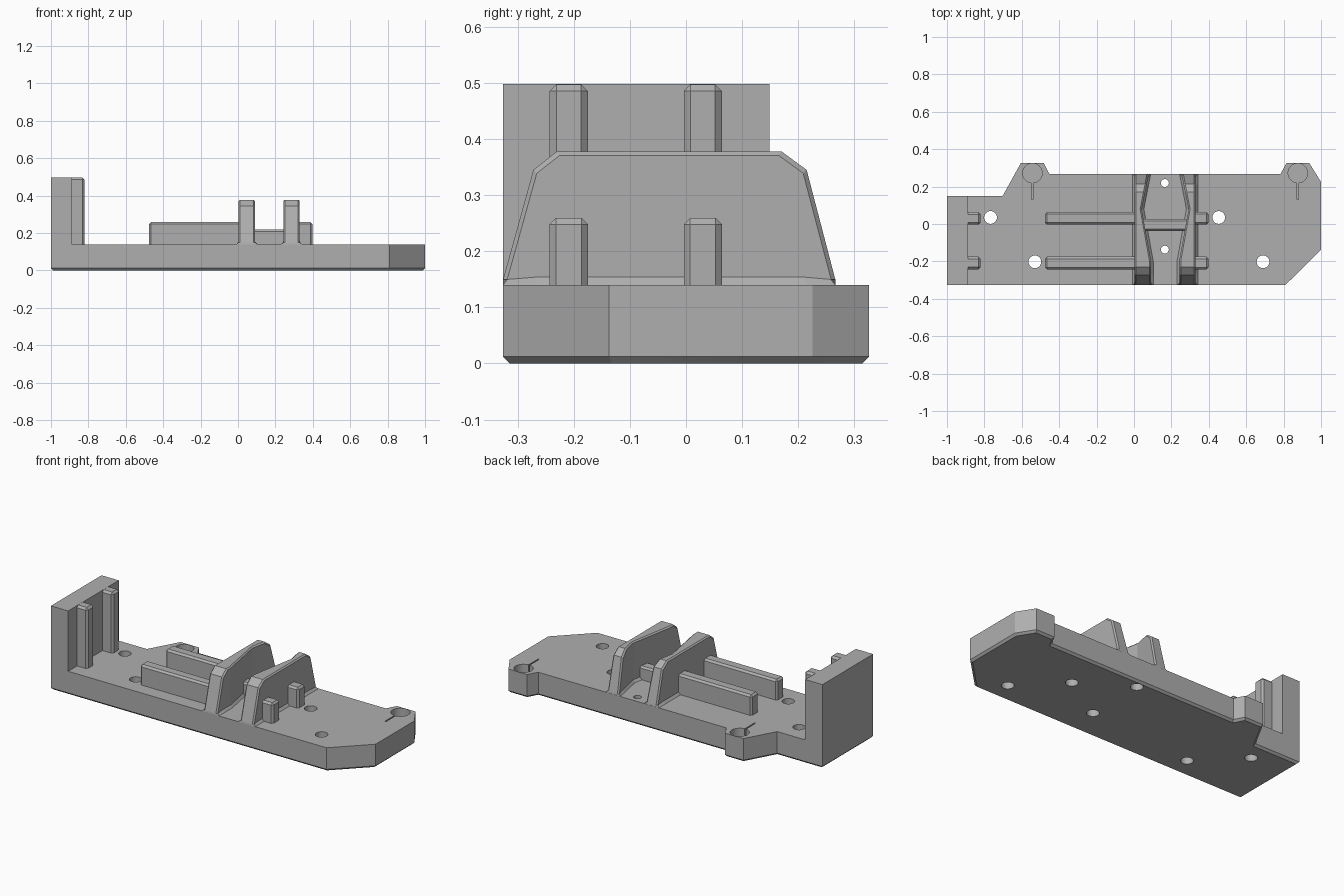
import bpy, bmesh
from mathutils import Matrix

default = bpy.data.objects.get("Cube")
if default:
    bpy.data.objects.remove(default, do_unlink=True)

grey = bpy.data.materials.new("plain grey")
grey.use_nodes = True
colour = (0.43, 0.43, 0.43, 1)
grey.diffuse_color = colour
grey.node_tree.nodes["Principled BSDF"].inputs["Base Color"].default_value = colour

TOP = 0.14      # upper surface of the base
FRONT = -0.326  # front edge of the base
BACK = 0.326    # back edge of the lugs


def make(name, bm):
    bmesh.ops.recalc_face_normals(bm, faces=bm.faces[:])
    mesh = bpy.data.meshes.new(name)
    bm.to_mesh(mesh)
    bm.free()
    obj = bpy.data.objects.new(name, mesh)
    bpy.context.collection.objects.link(obj)
    mesh.materials.append(grey)
    return obj


def box(name, x, y, z, chamfer=0.0):
    """Box from ranges; the chamfer leaves the bottom edges sharp."""
    bm = bmesh.new()
    bmesh.ops.create_cube(bm, size=1)
    for v in bm.verts:
        v.co = [r[0] if c < 0 else r[1] for c, r in zip(v.co, (x, y, z))]
    if chamfer:
        edges = [e for e in bm.edges if max(v.co.z for v in e.verts) > z[0] + 1e-4]
        bmesh.ops.bevel(bm, geom=edges, offset=chamfer, segments=1, affect='EDGES')
    return make(name, bm)


def cylinder(name, x, y, radius, z0, z1):
    bm = bmesh.new()
    bmesh.ops.create_cone(bm, cap_ends=True, segments=40, radius1=radius, radius2=radius,
                          depth=z1 - z0, matrix=Matrix.Translation((x, y, (z0 + z1) / 2)))
    return make(name, bm)


def cut(target, cutter):
    mod = target.modifiers.new("cut", 'BOOLEAN')
    mod.operation = 'DIFFERENCE'
    mod.solver = 'EXACT'
    mod.object = cutter
    bpy.context.view_layer.objects.active = target
    bpy.ops.object.modifier_apply(modifier=mod.name)
    bpy.data.objects.remove(cutter, do_unlink=True)


# Base plate with two back lugs and a chamfered lower rim
outline = [(-1, FRONT), (0.81, FRONT), (1, -0.137), (1, 0.225), (0.937, BACK), (0.815, BACK),
           (0.783, 0.267), (-0.452, 0.267), (-0.483, BACK), (-0.605, BACK), (-0.703, 0.149), (-1, 0.149)]
bm = bmesh.new()
floor = bm.faces.new([bm.verts.new((x, y, 0)) for x, y in outline])
extruded = bmesh.ops.extrude_face_region(bm, geom=[floor])["geom"]
for v in extruded:
    if isinstance(v, bmesh.types.BMVert):
        v.co.z = TOP
bmesh.ops.recalc_face_normals(bm, faces=bm.faces[:])
rim = [e for e in bm.edges if all(v.co.z < 0.001 for v in e.verts)]
bmesh.ops.bevel(bm, geom=rim, offset=0.012, segments=1, affect='EDGES')
base = make("base_plate", bm)

# Screw holes through the base
for x, y in [(-0.767, 0.035), (-0.53, -0.202), (0.453, 0.035), (0.69, -0.202)]:
    cut(base, cylinder("screw_hole", x, y, 0.034, -0.1, 0.3))
for y in (0.219, -0.137):
    cut(base, cylinder("small_hole", 0.165, y, 0.021, -0.1, 0.3))
    cut(base, cylinder("counterbore", 0.165, y, 0.034, -0.1, 0.06))

# Round lug pockets, each with a thin slit
for x in (-0.543, 0.876):
    cut(base, cylinder("lug_pocket", x, 0.272, 0.052, 0.04, 0.3))
    cut(base, box("lug_slit", (x - 0.004, x + 0.004), (0.13, 0.25), (0.04, 0.3)))

# End wall
box("end_wall", (-1, -0.887), (FRONT, 0.149), (TOP, 0.498))

# Guide ribs on the wall and on the floor
for label, y in (("front", -0.209), ("back", 0.03)):
    span = (y - 0.034, y + 0.034)
    box(label + "_wall_rib", (-0.92, -0.82), span, (TOP, 0.4975), 0.012)
    box(label + "_long_rib", (-0.475, 0.03), span, (TOP, 0.259), 0.011)
    box(label + "_short_rib", (0.31, 0.398), span, (TOP, 0.259), 0.011)
box("cross_rib", (0.03, 0.3), (-0.038, 0.027), (TOP, 0.218), 0.01)

# Two upright fins, thinner towards the back, with flared feet
profile = [(FRONT, 0.15), (-0.272, 0.345), (-0.23, 0.378), (-0.2, 0.378), (0.08, 0.378),
           (0.17, 0.378), (0.215, 0.345), (0.266, 0.15)]
plan = [(FRONT, 0.088), (-0.2, 0.088), (0.08, 0.038), (0.266, 0.074)]


def thickness(y):
    for (y0, t0), (y1, t1) in zip(plan, plan[1:]):
        if y <= y1:
            return t0 + (t1 - t0) * (y - y0) / (y1 - y0)
    return plan[-1][1]


def fin(name, origin, side):
    bm = bmesh.new()
    rings = []
    flare, edge = 0.012, 0.008
    for y, z in profile:
        inner_y = -0.03 + (y + 0.03) * 0.975
        inner_z = TOP + (z - TOP) * 0.97
        t = thickness(y)
        foot = min(TOP + 0.014, inner_z)
        ring = [(-flare, y, TOP), (0, inner_y, foot), (0, inner_y, inner_z), (edge, y, z),
                (t - edge, y, z), (t, inner_y, inner_z), (t, inner_y, foot), (t + flare, y, TOP)]
        rings.append([bm.verts.new((origin + side * x, py, pz)) for x, py, pz in ring])
    for a, b in zip(rings, rings[1:]):
        for i in range(len(a)):
            j = (i + 1) % len(a)
            bm.faces.new((a[i], a[j], b[j], b[i]))
    bm.faces.new(rings[0])
    bm.faces.new(rings[-1])
    bmesh.ops.remove_doubles(bm, verts=bm.verts[:], dist=0.0003)
    return make(name, bm)


fin("right_fin", 0.003, 1)
fin("left_fin", 0.33, -1)

# Smooth hole walls, sharp edges elsewhere
bpy.ops.object.select_all(action='DESELECT')
base.select_set(True)
bpy.context.view_layer.objects.active = base
bpy.ops.object.shade_smooth_by_angle(angle=0.4)
